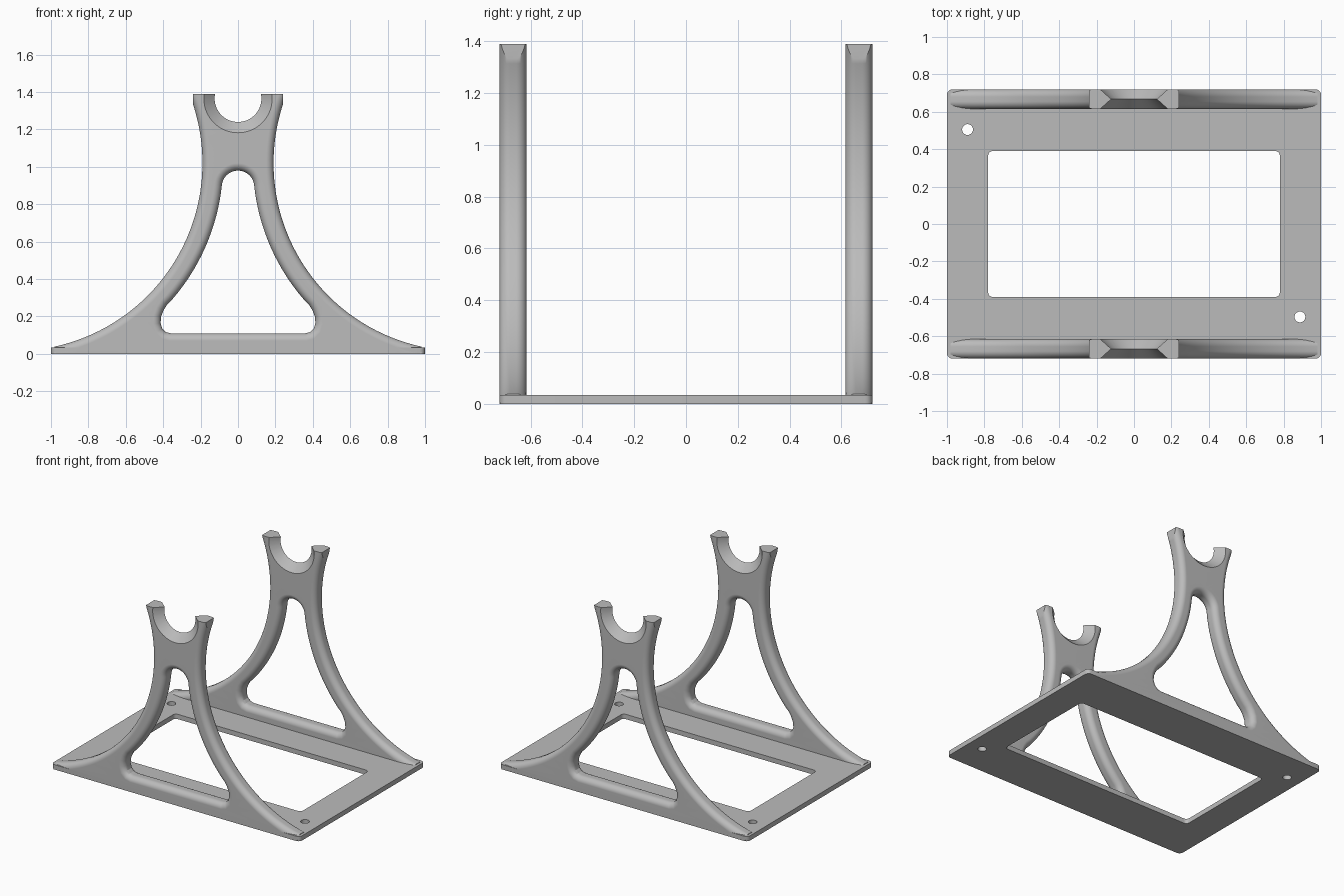
import bpy, bmesh, math
from mathutils import Vector

if "Cube" in bpy.data.objects:
    bpy.data.objects.remove(bpy.data.objects["Cube"], do_unlink=True)

grey = bpy.data.materials.new("plain grey")
grey.use_nodes = True
grey.diffuse_color = (0.5, 0.5, 0.5, 1)
grey.node_tree.nodes["Principled BSDF"].inputs["Base Color"].default_value = (0.5, 0.5, 0.5, 1)

THICK, ROUND, FRAME_Y = 0.105, 0.04, 0.6675
ARC_X, ARC_Z, ARC_R, STRUT = 1.194, 1.02, 1.004, 0.11


def finish(bm, name):
    bmesh.ops.recalc_face_normals(bm, faces=bm.faces)
    mesh = bpy.data.meshes.new(name)
    bm.to_mesh(mesh)
    bm.free()
    mesh.materials.append(grey)
    obj = bpy.data.objects.new(name, mesh)
    bpy.context.collection.objects.link(obj)
    return obj


def activate(obj):
    bpy.ops.object.select_all(action='DESELECT')
    obj.select_set(True)
    bpy.context.view_layer.objects.active = obj


def boolean(obj, cutter, operation):
    mod = obj.modifiers.new(operation, 'BOOLEAN')
    mod.object, mod.operation, mod.solver = cutter, operation, 'EXACT'
    activate(obj)
    bpy.ops.object.modifier_apply(modifier=mod.name)
    bpy.data.objects.remove(cutter, do_unlink=True)


def circle(cx, cy, r, start=0, sweep=360, n=32):
    """Points along an arc; a full circle does not repeat its first point."""
    last = n if sweep == 360 else n - 1
    return [(cx + r * math.cos(math.radians(start + sweep * i / last)),
             cy + r * math.sin(math.radians(start + sweep * i / last))) for i in range(n)]


def rounded_rect(hx, hy, r):
    corners = [(1, 1, 0), (-1, 1, 90), (-1, -1, 180), (1, -1, 270)]
    return [p for sx, sy, a in corners
            for p in circle(sx * (hx - r), sy * (hy - r), r, a, 90, 6)]


def mirrored(right):
    """Close a right-hand half outline (bottom to top) over x = 0."""
    return right + [(-x, z) for x, z in reversed(right) if x > 1e-6]


def inset(points, d):
    """Move a counter-clockwise loop inward by d (outward if negative)."""
    result = []
    for i, p in enumerate(points):
        a, b, c = Vector(points[i - 1]), Vector(p), Vector(points[(i + 1) % len(points)])
        n1 = Vector((-(b - a).y, (b - a).x)).normalized()
        n2 = Vector((-(c - b).y, (c - b).x)).normalized()
        result.append(tuple(b + (n1 + n2) * d / (1 + n1.dot(n2))))
    return result


def ring(bm, points, y):
    verts = [bm.verts.new((x, y, z)) for x, z in points]
    edges = [bm.edges.new((verts[i - 1], verts[i])) for i in range(len(verts))]
    return verts, edges


def bridge(bm, a, b):
    for i in range(len(a)):
        bm.faces.new((a[i - 1], a[i], b[i], b[i - 1]))


def flare(radius, z):
    return ARC_X - math.sqrt(radius ** 2 - (z - ARC_Z) ** 2)


def make_frame(name, y):
    # Flared outline, oversize where it is trimmed later
    arc = circle(ARC_X, ARC_Z, ARC_R, 267, -118, 60)
    outer = mirrored([(1.14, -0.2)] + arc + [(arc[-1][0], 1.65)])
    # Arched window with rounded lower corners
    corner = [(0.36, 0.11), (0.387, 0.117), (0.405, 0.135), (0.414, 0.165),
              (0.411, 0.2), (0.398, 0.233), (0.38, 0.262)]
    side = [(flare(ARC_R + STRUT, z), z) for z in [0.29 + 0.04 * i for i in range(16)]]
    arch = circle(0, 0.893, 0.087, 6, 84, 10)
    window = mirrored(corner + side + arch)

    # Sweep a rounded edge section around both loops
    steps = 8
    section = []
    for i in range(steps + 1):
        t = math.pi / 2 * i / steps
        section.append((ROUND * (1 - math.sin(t)), -THICK / 2 + ROUND * (1 - math.cos(t))))
    section += [(d, -h) for d, h in reversed(section)]
    bm = bmesh.new()
    caps = [[], []]
    for loop, sign in ((outer, 1), (window, -1)):
        rings = [ring(bm, inset(loop, sign * d), h) for d, h in section]
        for a, b in zip(rings, rings[1:]):
            bridge(bm, a[0], b[0])
        caps[0] += rings[0][1]
        caps[1] += rings[-1][1]
    for edges in caps:
        bmesh.ops.triangle_fill(bm, edges=edges, use_beauty=True)
    frame = finish(bm, name)

    # Trim the feet and the upper prongs flat
    trim = mirrored([(0.98, 0), (0.98, 1.1), (0.24, 1.1), (0.24, 1.39)])
    bm = bmesh.new()
    a, b = ring(bm, trim, -0.2)[0], ring(bm, trim, 0.2)[0]
    bridge(bm, a, b)
    bm.faces.new(a)
    bm.faces.new(b)
    boolean(frame, finish(bm, "trim_cutter"), 'INTERSECT')

    # Cradle notch, chamfered from both faces to a central ridge
    bm = bmesh.new()
    rings = [ring(bm, circle(0, 1.365, r, n=64), h)[0]
             for h, r in ((-0.1, 0.235), (0, 0.125), (0.1, 0.235))]
    bridge(bm, rings[0], rings[1])
    bridge(bm, rings[1], rings[2])
    bm.faces.new(rings[0])
    bm.faces.new(rings[2])
    boolean(frame, finish(bm, "notch_cutter"), 'DIFFERENCE')

    frame.location.y = y
    activate(frame)
    bpy.ops.object.shade_smooth_by_angle(angle=math.radians(25))
    frame.modifiers.new("even_shading", 'WEIGHTED_NORMAL').keep_sharp = True


make_frame("front_frame", -FRAME_Y)
make_frame("back_frame", FRAME_Y)

# Base plate with a large opening and two screw holes
bm = bmesh.new()
loops = [rounded_rect(1, 0.72, 0.03), rounded_rect(0.78, 0.39, 0.025),
         circle(-0.89, 0.505, 0.029), circle(0.887, -0.497, 0.029)]
low, high = [], []
for loop in loops:
    (a, ea), (b, eb) = ring(bm, loop, 0), ring(bm, loop, 0.035)
    bridge(bm, a, b)
    low += ea
    high += eb
for edges in (low, high):
    bmesh.ops.triangle_fill(bm, edges=edges, use_beauty=True)
for v in bm.verts:
    v.co = (v.co.x, v.co.z, v.co.y)
plate = finish(bm, "base_plate")
activate(plate)
bpy.ops.object.shade_smooth_by_angle(angle=math.radians(30))
